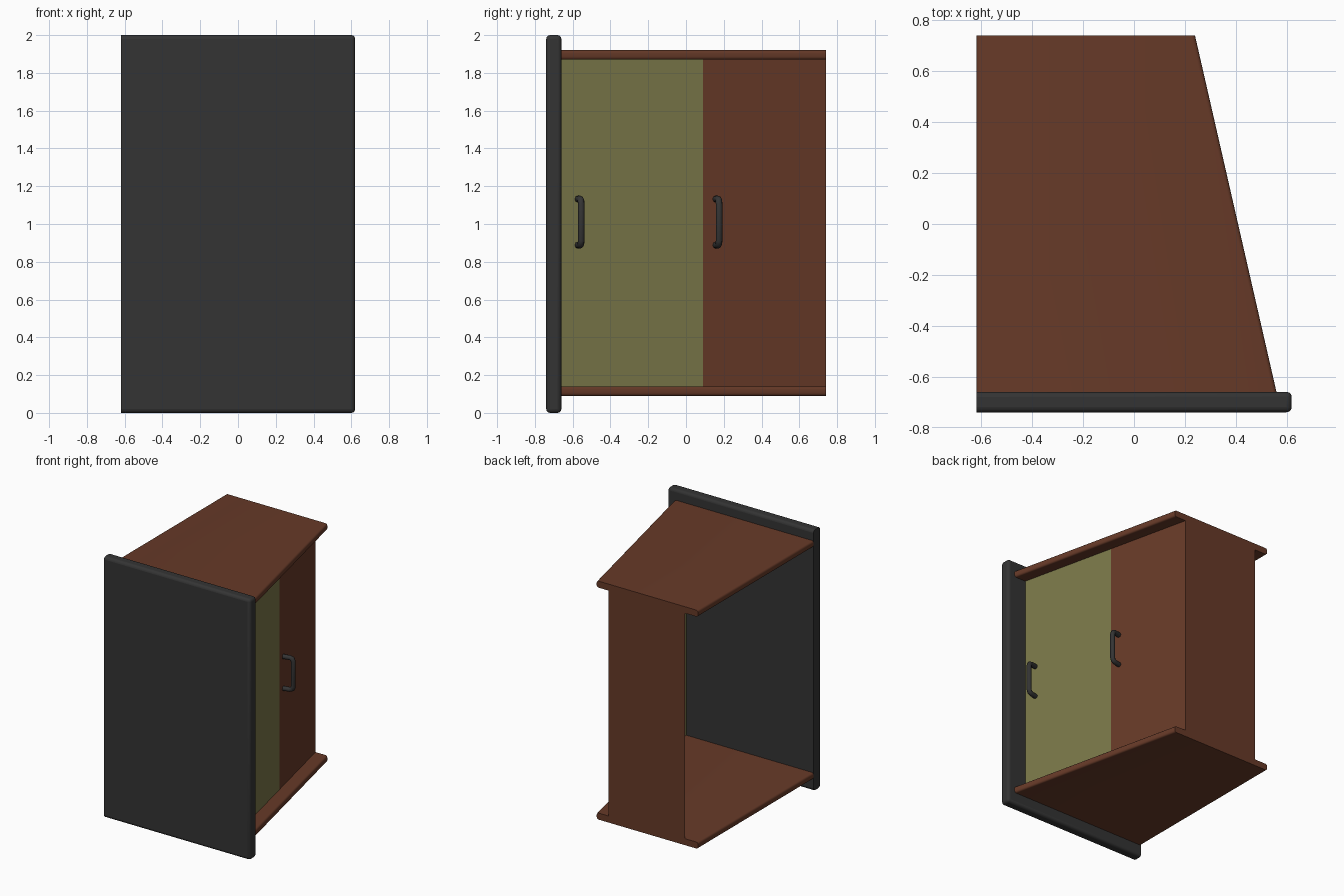
import bpy, math
from mathutils import Vector

if "Cube" in bpy.data.objects:
    bpy.data.objects.remove(bpy.data.objects["Cube"])


def material(name, color):
    m = bpy.data.materials.new(name)
    m.diffuse_color = (*color, 1)
    m.use_nodes = True
    m.node_tree.nodes["Principled BSDF"].inputs["Base Color"].default_value = m.diffuse_color
    return m


BROWN = material("brown wood", (0.135, 0.042, 0.021))
OLIVE = material("olive door", (0.195, 0.185, 0.066))
BLACK = material("black", (0.034, 0.034, 0.034))

FRONT, BACK = -0.66, 0.74
SLOPE = 0.32 / 1.4          # slant of the right side


def door_x(y):
    return 0.14 + SLOPE * (BACK - y)


def mesh_object(name, verts, faces, mat, smooth=False):
    me = bpy.data.meshes.new(name)
    me.from_pydata(verts, [], faces)
    me.materials.append(mat)
    ob = bpy.data.objects.new(name, me)
    bpy.context.collection.objects.link(ob)
    if smooth:
        bpy.context.view_layer.objects.active = ob
        ob.select_set(True)
        bpy.ops.object.shade_smooth_by_angle(angle=math.radians(35))
        ob.select_set(False)
    return ob


def rounded_profile(z0, z1, r, left):
    """Cross-section offsets: (is_right, inward offset, z)."""
    steps = [i * math.pi / 6 for i in range(4)]
    right = [(1, r - r * math.cos(a), z1 - r + r * math.sin(a)) for a in steps]
    lower = [(1, o, z0 + z1 - z) for _, o, z in reversed(right)]
    side = lower + right
    if left:
        return side + [(0, o, z0 + z1 - z) for _, o, z in lower + right]
    return side


# top and bottom slabs with rounded long edges
def slab(name, z0, z1):
    prof = rounded_profile(z0, z1, 0.015, True)
    n = len(prof)
    verts = []
    for y, xr in ((FRONT, 0.56), (BACK, 0.24)):
        verts += [(xr - o if s else -0.62 + o, y, z) for s, o, z in prof]
    faces = [(i, i + n, (i + 1) % n + n, (i + 1) % n) for i in range(n)]
    faces += [tuple(range(n)), tuple(range(2 * n - 1, n - 1, -1))]
    faces = [tuple(reversed(f)) for f in faces[:n]] + faces[n:]
    mesh_object(name, verts, faces, BROWN, True)


slab("top_slab", 1.87, 1.92)
slab("bottom_slab", 0.09, 0.14)

# front panel, bevelled on all but its flat left edge
x0, x1, y0, y1 = -0.62, 0.62, -0.74, FRONT
panel = mesh_object(
    "front_panel",
    [(x, y, z) for z in (0, 2) for x, y in ((x0, y0), (x1, y0), (x1, y1), (x0, y1))],
    [(3, 2, 1, 0), (4, 5, 6, 7), (0, 1, 5, 4), (1, 2, 6, 5), (2, 3, 7, 6), (3, 0, 4, 7)],
    BLACK)
weights = panel.data.attributes.new("bevel_weight_edge", 'FLOAT', 'EDGE')
for e in panel.data.edges:
    if max(panel.data.vertices[v].co.x for v in e.vertices) > 0:
        weights.data[e.index].value = 1
bev = panel.modifiers.new("bevel", 'BEVEL')
bev.limit_method = 'WEIGHT'
bev.width = 0.02
bev.segments = 3
bpy.context.view_layer.objects.active = panel
panel.select_set(True)
bpy.ops.object.shade_smooth_by_angle(angle=math.radians(35))
panel.select_set(False)


# thin upright sheets: doors and back
def sheet(name, a, b, mat):
    mesh_object(name, [(*a, 0.14), (*b, 0.14), (*b, 1.87), (*a, 1.87)], [(0, 1, 2, 3)], mat)


SPLIT = 0.09
sheet("front_door", (door_x(FRONT), FRONT), (door_x(SPLIT), SPLIT), OLIVE)
sheet("rear_door", (door_x(SPLIT), SPLIT), (door_x(BACK), BACK), BROWN)
sheet("back_panel", (door_x(BACK), BACK), (-0.51, BACK), BROWN)


# bent bar handles standing off the slanted doors
normal = Vector((1, SLOPE, 0)).normalized()


def handle(name, y):
    base = Vector((door_x(y), y, 1.01)) - normal * 0.0
    base -= Vector((-SLOPE, 1, 0)).normalized() * 0.017
    cu = bpy.data.curves.new(name, 'CURVE')
    cu.dimensions = '3D'
    cu.bevel_depth = 0.018
    cu.bevel_resolution = 2
    cu.use_fill_caps = True
    path = [(0, -0.122), (0.05, -0.122), (0.068, -0.116), (0.075, -0.098)]
    path += [(d, -h) for d, h in reversed(path)]
    sp = cu.splines.new('POLY')
    sp.points.add(len(path) - 1)
    for p, (d, h) in zip(sp.points, path):
        p.co = (*(base + normal * d + Vector((0, 0, h))), 1)
    cu.materials.append(BLACK)
    bpy.context.collection.objects.link(bpy.data.objects.new(name, cu))


handle("front_door_handle", -0.555)
handle("rear_door_handle", 0.175)
